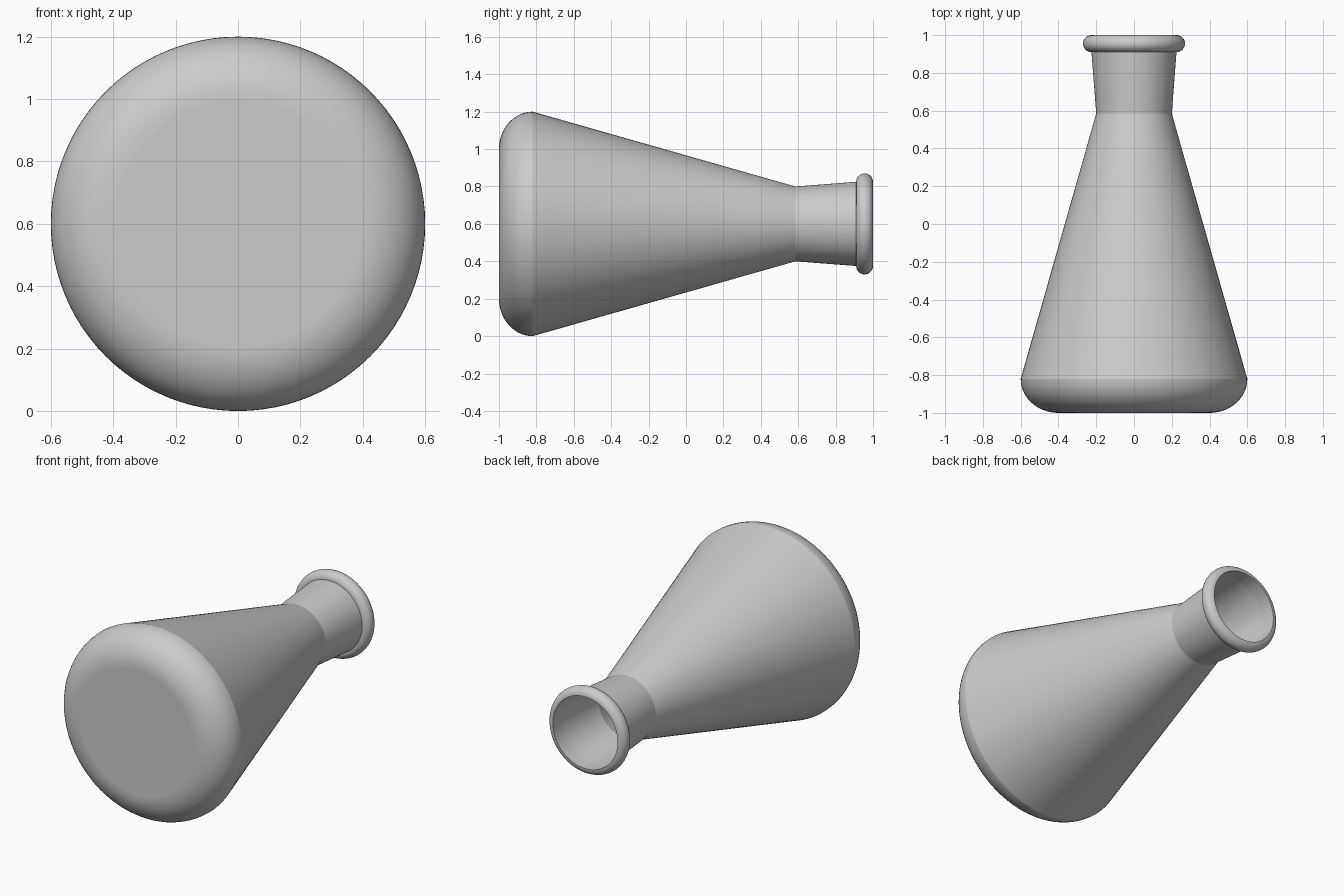
import bpy, bmesh
from math import sin, cos, pi, radians
from mathutils import Vector

cube = bpy.data.objects.get("Cube")
if cube:
    bpy.data.objects.remove(cube, do_unlink=True)

AXIS_HEIGHT = 0.6
SEGMENTS = 96

glass = bpy.data.materials.new("plain_grey")
glass.use_nodes = True
grey = (0.6, 0.6, 0.6, 1)
glass.diffuse_color = grey
glass.node_tree.nodes["Principled BSDF"].inputs["Base Color"].default_value = grey


def lathe(name, profile, closed=False, cap=False):
    """Turn a (radius, y) profile around the lying flask's axis."""
    bm = bmesh.new()
    verts = [bm.verts.new((r, y, 0)) for r, y in profile]
    edges = [bm.edges.new(pair) for pair in zip(verts, verts[1:])]
    if closed:
        edges.append(bm.edges.new((verts[-1], verts[0])))
    bmesh.ops.spin(bm, geom=verts + edges, cent=(0, 0, 0), axis=(0, 1, 0),
                   angle=2 * pi, steps=SEGMENTS, use_duplicate=False)
    bmesh.ops.remove_doubles(bm, verts=bm.verts, dist=0.0001)
    if cap:
        y0 = profile[0][1]
        rim = [e for e in bm.edges if e.is_boundary
               and all(abs(v.co.y - y0) < 0.0001 for v in e.verts)]
        bmesh.ops.contextual_create(bm, geom=rim)
    bmesh.ops.recalc_face_normals(bm, faces=bm.faces)
    mesh = bpy.data.meshes.new(name)
    bm.to_mesh(mesh)
    bm.free()
    obj = bpy.data.objects.new(name, mesh)
    obj.location = Vector((0, 0, AXIS_HEIGHT))
    bpy.context.collection.objects.link(obj)
    mesh.materials.append(glass)
    bpy.ops.object.select_all(action='DESELECT')
    obj.select_set(True)
    bpy.context.view_layer.objects.active = obj
    bpy.ops.object.shade_smooth_by_angle(angle=radians(12))
    for face in mesh.polygons:
        if len(face.vertices) > 4:
            face.use_smooth = False
    return obj


# Flask body: flat base, rounded heel, cone and slightly flared open neck
STEPS = 14
heel = [(0.4 + 0.2 * sin(a), -0.82 - 0.18 * cos(a))
        for a in (i * pi / 2 / STEPS for i in range(STEPS + 1))]
lathe("flask_body", heel + [(0.2, 0.585), (0.225, 0.91)], cap=True)

# Lip: half-round bead outside, straight wall inside
bead = [(0.225 + 0.045 * sin(a), 0.955 - 0.045 * cos(a))
        for a in (i * pi / 18 for i in range(19))]
lathe("flask_lip", bead, closed=True)
